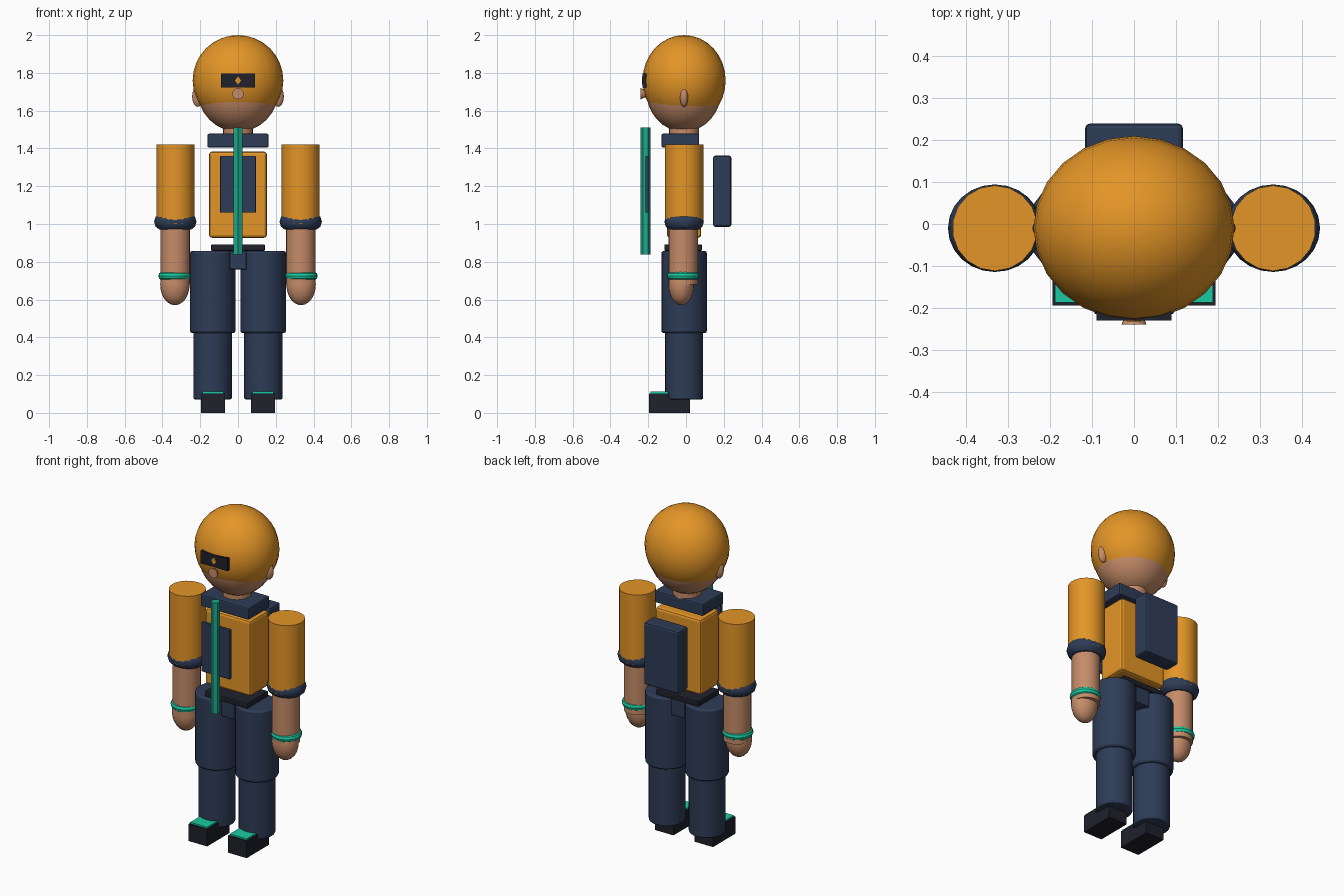
import bpy
import math

cube = bpy.data.objects.get("Cube")
if cube:
    bpy.data.objects.remove(cube, do_unlink=True)


def material(name, r, g, b):
    m = bpy.data.materials.new(name)
    m.use_nodes = True
    m.diffuse_color = (r, g, b, 1)
    m.node_tree.nodes["Principled BSDF"].inputs["Base Color"].default_value = (r, g, b, 1)
    return m


ORANGE = material("orange", 0.77, 0.30, 0.02)
SKIN = material("skin", 0.56, 0.26, 0.14)
NAVY = material("navy", 0.027, 0.045, 0.095)
DARK = material("near_black", 0.014, 0.015, 0.024)
TEAL = material("teal", 0.01, 0.60, 0.36)
GREEN = material("deep_teal", 0.012, 0.40, 0.26)


def finish(name, mat, smooth=True):
    ob = bpy.context.object
    ob.name = name
    ob.data.materials.append(mat)
    bpy.ops.object.transform_apply(location=False, rotation=True, scale=True)
    if smooth:
        bpy.ops.object.shade_smooth_by_angle(angle=math.radians(35))
    return ob


def bevel(ob, width, segments=2):
    mod = ob.modifiers.new("soft_edges", "BEVEL")
    mod.width = width
    mod.segments = segments
    mod.limit_method = "ANGLE"
    mod.angle_limit = math.radians(40)


def box(name, mat, x, y, z, soft=0.0):
    """Box from (low, high) ranges on each axis."""
    spans = (x, y, z)
    bpy.ops.mesh.primitive_cube_add(size=1, location=[(a + b) / 2 for a, b in spans])
    bpy.context.object.scale = [b - a for a, b in spans]
    ob = finish(name, mat, False)
    if soft:
        bevel(ob, soft)
    return ob


def tube(name, mat, x, y, z, radius, sides=20, soft=0.0):
    low, high = z
    bpy.ops.mesh.primitive_cylinder_add(vertices=sides, radius=radius, depth=high - low,
                                        location=(x, y, (low + high) / 2))
    ob = finish(name, mat)
    if soft:
        bevel(ob, soft)
    return ob


def ball(name, mat, loc, radii, segments=24, rings=16):
    bpy.ops.mesh.primitive_uv_sphere_add(segments=segments, ring_count=rings, radius=1, location=loc)
    bpy.context.object.scale = radii
    return finish(name, mat)


def ring(name, mat, loc, major, minor, scale=(1, 1, 1)):
    bpy.ops.mesh.primitive_torus_add(location=loc, major_radius=major, minor_radius=minor,
                                     major_segments=24, minor_segments=10)
    bpy.context.object.scale = scale
    return finish(name, mat)


MID = -0.01  # depth of the body's centre line

# Head
ball("hair", ORANGE, (0, MID, 1.76), (0.24, 0.22, 0.24))
ball("head", SKIN, (0, -0.012, 1.71), (0.215, 0.20, 0.222))
tube("neck", SKIN, 0, MID, (1.42, 1.53), 0.08)
box("headband_plate", DARK, (-0.09, 0.09), (-0.23, -0.195), (1.722, 1.797))
bpy.ops.mesh.primitive_cylinder_add(vertices=4, radius=0.022, depth=0.006,
                                    location=(0, -0.23, 1.76), rotation=(math.pi / 2, 0, 0))
bpy.context.object.scale = (0.75, 1, 1)
finish("headband_gem", ORANGE, False)
bpy.ops.mesh.primitive_cone_add(vertices=16, radius1=0.03, radius2=0.008, depth=0.05,
                                location=(0, -0.215, 1.69), rotation=(-math.pi / 2, 0, 0))
finish("nose", SKIN)

# Torso
box("torso", ORANGE, (-0.153, 0.153), (-0.10, 0.08), (0.927, 1.383), 0.015)
box("collar", NAVY, (-0.162, 0.162), (-0.13, 0.07), (1.405, 1.478), 0.008)
box("chest_panel", NAVY, (-0.095, 0.095), (-0.215, -0.195), (1.06, 1.36), 0.004)
strap = tube("front_strap", GREEN, 0, -0.215, (0.838, 1.51), 0.026, 6)
box("backpack", NAVY, (-0.117, 0.117), (0.143, 0.24), (0.985, 1.362), 0.012)
box("belt", DARK, (-0.143, 0.143), (-0.115, 0.085), (0.858, 0.892), 0.006)
box("pelvis", NAVY, (-0.045, 0.045), (-0.10, 0.08), (0.76, 0.86), 0.006)

# Limbs, ears and shoes on both sides
for side, s in (("left", 1), ("right", -1)):
    arm, leg = s * 0.332, s * 0.134
    ball(side + "_ear", SKIN, (s * 0.213, MID, 1.675), (0.03, 0.022, 0.055), 16, 10)
    tube(side + "_sleeve", ORANGE, arm, MID, (1.0, 1.42), 0.102, 18)
    ring(side + "_sleeve_cuff", NAVY, (arm, MID, 1.012), 0.07, 0.04, (1.02, 0.95, 1.1))
    tube(side + "_forearm", SKIN, arm, -0.015, (0.68, 1.02), 0.078)
    ring(side + "_wristband", TEAL, (s * 0.336, -0.015, 0.725), 0.062, 0.024)
    ball(side + "_hand", SKIN, (s * 0.334, -0.025, 0.68), (0.078, 0.068, 0.11), 20, 12)
    tube(side + "_thigh", NAVY, leg, MID, (0.423, 0.857), 0.12, 24, 0.01)
    tube(side + "_shin", NAVY, leg, MID, (0.072, 0.44), 0.101, 24, 0.006)
    inner, outer = sorted((s * 0.07, s * 0.195))
    box(side + "_shoe", DARK, (inner, outer), (-0.195, 0.02), (0, 0.103))
    box(side + "_shoe_top", TEAL, (inner + 0.006, outer - 0.006), (-0.187, -0.03), (0.103, 0.112))
